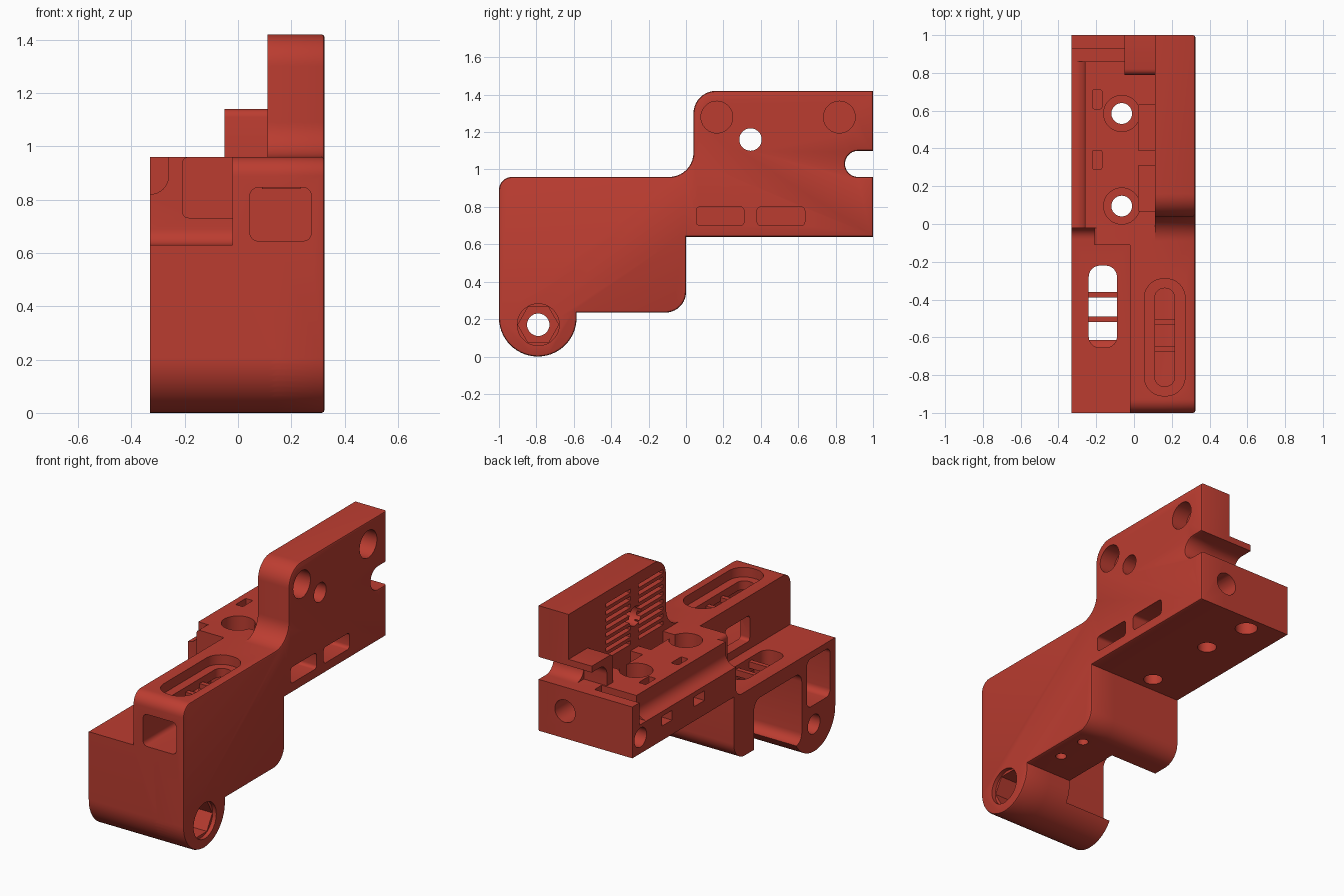
import bpy, bmesh, math
from mathutils import Vector

if "Cube" in bpy.data.objects:
    bpy.data.objects.remove(bpy.data.objects["Cube"])

red = bpy.data.materials.new("red plastic")
red.diffuse_color = (0.50, 0.046, 0.030, 1)
red.use_nodes = True
red.node_tree.nodes["Principled BSDF"].inputs["Base Color"].default_value = red.diffuse_color


def arc(cx, cy, r, a0, a1, n=10):
    return [(cx + r * math.cos(math.radians(a0 + (a1 - a0) * i / n)),
             cy + r * math.sin(math.radians(a0 + (a1 - a0) * i / n))) for i in range(n + 1)]


def circle(cx, cy, r, n=36):
    return arc(cx, cy, r, 0, 360 - 360 / n, n - 1)


def rrect(u0, u1, v0, v1, r=0.0, n=6):
    if r == 0:
        return [(u0, v0), (u1, v0), (u1, v1), (u0, v1)]
    return (arc(u0 + r, v0 + r, r, 180, 270, n) + arc(u1 - r, v0 + r, r, 270, 360, n)
            + arc(u1 - r, v1 - r, r, 0, 90, n) + arc(u0 + r, v1 - r, r, 90, 180, n))


def prism(name, pts, axis, a, b, chamfer=0.0):
    """Extrude a profile along an axis from a to b; chamfer rounds the rim at b."""
    place = {"x": lambda u, v, t: (t, u, v), "y": lambda u, v, t: (u, t, v),
             "z": lambda u, v, t: (u, v, t)}[axis]
    bm = bmesh.new()
    low = [bm.verts.new(place(u, v, a)) for u, v in pts]
    top = [bm.verts.new(place(u, v, b)) for u, v in pts]
    n = len(pts)
    bm.faces.new(low)
    cap = bm.faces.new(top)
    for i in range(n):
        j = (i + 1) % n
        bm.faces.new((low[i], low[j], top[j], top[i]))
    bmesh.ops.remove_doubles(bm, verts=bm.verts[:], dist=1e-5)
    bmesh.ops.recalc_face_normals(bm, faces=bm.faces[:])
    if chamfer:
        bmesh.ops.bevel(bm, geom=list(cap.edges), offset=chamfer, segments=2,
                        profile=0.5, affect='EDGES')
    me = bpy.data.meshes.new(name)
    bm.to_mesh(me)
    bm.free()
    me.materials.append(red)
    ob = bpy.data.objects.new(name, me)
    bpy.context.collection.objects.link(ob)
    return ob


def combine(target, other, op):
    m = target.modifiers.new(op, 'BOOLEAN')
    m.operation, m.solver, m.object = op, 'EXACT', other
    bpy.context.view_layer.objects.active = target
    bpy.ops.object.modifier_apply(modifier=m.name)
    bpy.data.objects.remove(other, do_unlink=True)


def add(*args, **kw):
    combine(body, prism("addition", *args, **kw), 'UNION')


def cut(*args):
    combine(body, prism("cutter", *args), 'DIFFERENCE')


# underside outline shared by all slices: pivot lobe, flat belly, rear step
under = ([(1, 0.64), (0.0, 0.64)] + arc(-0.11, 0.345, 0.11, 0, -90)
         + [(-0.585, 0.235)] + arc(-0.7925, 0.2075, 0.2075, 0, -180, 28))

# full-width lower body with a coved step at the front of the rear shelf
body = prism("carriage_body", under + [(-1, 0.63)] + arc(-0.08, 0.69, 0.06, -90, 0, 6)
             + [(-0.02, 0.82), (1, 0.82)], "x", -0.33, 0.15)

# upper body beside the tall plate
shoulder = under + arc(-0.93, 0.89, 0.07, 180, 90, 8)
add(shoulder + [(1, 0.96)], "x", -0.02, 0.15)

# right slab with tall plate and rear notch
slab = (shoulder + arc(-0.09, 1.09, 0.13, -90, 0) + arc(0.16, 1.30, 0.12, 180, 90)
        + [(1, 1.42), (1, 1.10)] + arc(0.92, 1.03, 0.07, 90, 270, 14) + [(1, 0.96)])
add(slab, "x", 0.11, 0.325, chamfer=0.012)

# deck with coved left side, front nose and rear wall
add([(-0.33, 0.80)] + arc(-0.33, 0.89, 0.07, -90, 0, 8)
    + [(-0.26, 0.96), (0.13, 0.96), (0.13, 0.80)], "y", -0.02, 0.86)
add(rrect(-0.21, 0.05, 0.73, 0.96, 0.025), "y", -0.11, 0.05)
add(rrect(-0.33, 0.13, 0.78, 0.96), "y", 0.93, 1)

# lip above the rear notch
add([(0.79, 0.9), (0.85, 0.9), (0.85, 1.03)] + arc(0.92, 1.03, 0.07, 180, 90, 8)
    + [(1, 1.10), (1, 1.14)] + arc(0.82, 1.11, 0.03, 90, 180, 4), "x", -0.05, 0.14)

# open cavity under the left front, side window
cut(rrect(-0.67, -0.20, 0.1, 0.54, 0.06), "x", -0.4, 0.0)
cut(rrect(-0.95, -0.72, 0.29, 0.59, 0.04), "x", -0.4, -0.12)

# left through slot with its two cross bars
cut(rrect(-0.24, -0.09, -0.655, -0.22, 0.06), "z", 0.45, 0.7)
for y in (-0.375, -0.505):
    add(rrect(-0.26, -0.07, y - 0.014, y + 0.014), "z", 0.57, 0.61)

# right slot: stepped opening, front window, tunnel and side window
cut(rrect(0.055, 0.27, -0.91, -0.29, 0.10, 10), "z", 0.90, 1.0)
cut(rrect(0.11, 0.215, -0.86, -0.34, 0.05, 8), "z", 0.75, 1.0)
cut(rrect(0.045, 0.275, 0.645, 0.845, 0.03), "y", -1.1, -0.33)
cut(rrect(-0.60, -0.36, 0.68, 0.84, 0.02), "x", -0.1, 0.1)
for y in (-0.52, -0.66):
    add(rrect(0.09, 0.235, y - 0.015, y + 0.015), "z", 0.84, 0.87)

# pivot bore with hexagonal nut recess
cut(circle(-0.79, 0.17, 0.06), "x", -0.4, 0.4)
cut(circle(-0.79, 0.17, 0.112), "x", 0.30, 0.4)
cut(circle(-0.79, 0.17, 0.109, 6), "x", 0.16, 0.4)

# deck bolt holes with counterbores, and belt pockets beside the plate
for y in (0.095, 0.585):
    cut(circle(-0.065, y, 0.055), "z", 0.5, 1.1)
    cut(circle(-0.065, y, 0.096), "z", 0.86, 1.1)
for y0, y1 in ((0.07, 0.31), (0.39, 0.63)):
    cut(rrect(0.025, 0.11, y0, y1), "z", 0.80, 1.0)

# small tie slots on the deck and left side, pockets on the right side
for y in (0.34, 0.66):
    cut(rrect(-0.22, -0.17, y - 0.05, y + 0.05, 0.008, 2), "z", 0.76, 1.0)
    cut(rrect(y - 0.05, y + 0.05, 0.73, 0.79), "x", -0.4, -0.17)
for y0, y1 in ((0.055, 0.31), (0.38, 0.635)):
    cut(rrect(y0, y1, 0.70, 0.80, 0.02, 4), "x", 0.20, 0.4)

# rear, lower and left-side fastener holes
cut(circle(0.135, 0.81, 0.07), "y", 0.65, 1.1)
cut(circle(-0.10, 0.90, 0.065), "z", 0.5, 0.72)
cut(circle(0.92, 0.74, 0.06), "x", -0.4, -0.20)
for x, y in ((0.22, -0.40), (0.23, -0.19)):
    cut(circle(x, y, 0.032, 20), "z", 0.1, 0.30)

# tall plate: two blind round pockets and a through hole
for y in (0.165, 0.82):
    cut(circle(y, 1.28, 0.085), "x", 0.22, 0.4)
cut(circle(0.345, 1.16, 0.06), "x", 0.0, 0.4)

# belt tooth grooves on the inner face of the plate
for y0, y1 in ((0.07, 0.31), (0.39, 0.63)):
    for i in range(8):
        z = 1.00 + i * 0.046
        cut(rrect(y0, y1, z, z + 0.024), "x", 0.0, 0.14)

# smooth the curved walls and keep the edges crisp
bpy.ops.object.select_all(action='DESELECT')
body.select_set(True)
bpy.context.view_layer.objects.active = body
bpy.ops.object.shade_smooth_by_angle(angle=math.radians(30))
